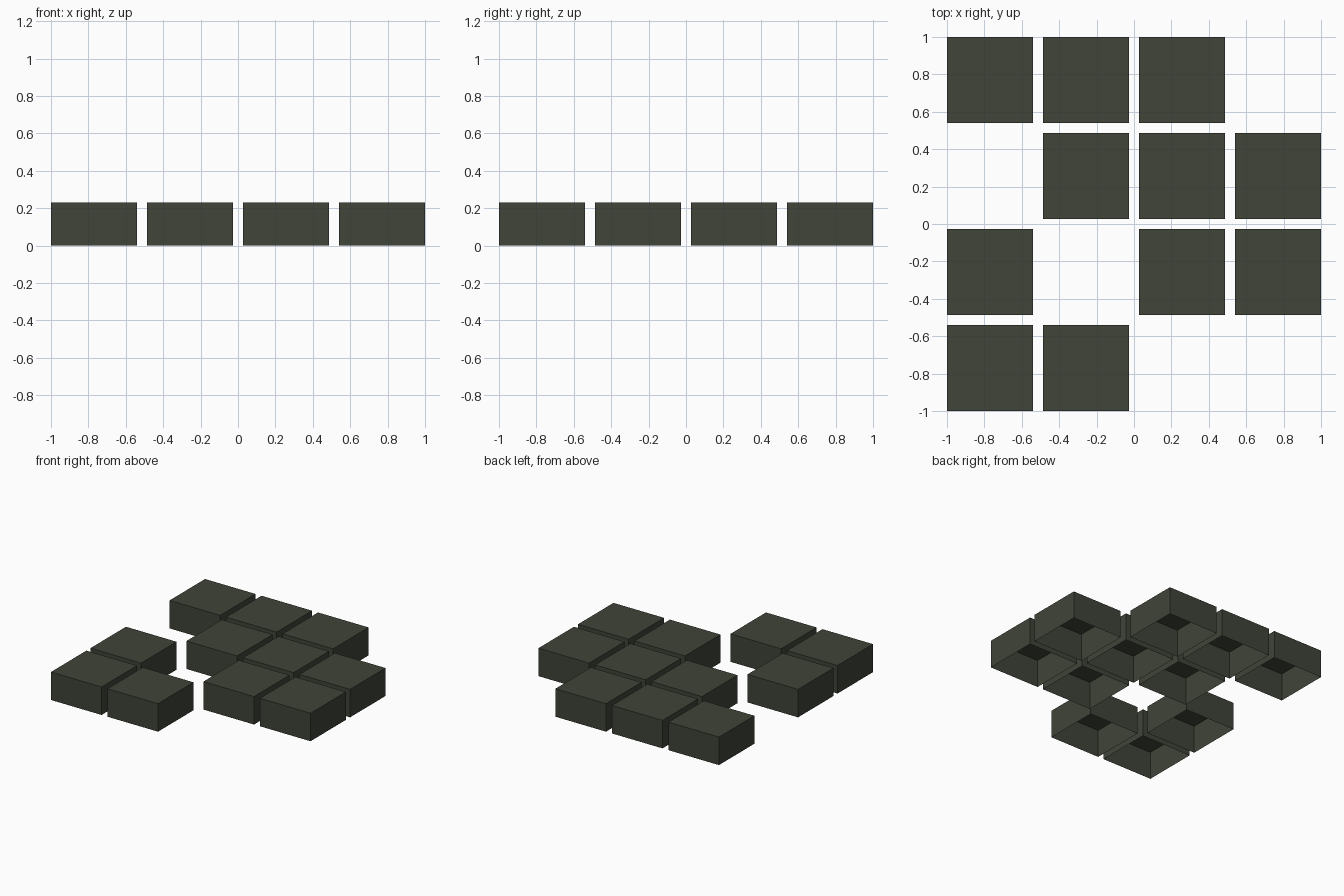
import bpy, bmesh
from mathutils import Matrix

if "Cube" in bpy.data.objects:
    bpy.data.objects.remove(bpy.data.objects["Cube"])

SIZE, HEIGHT = 0.46, 0.23
PITCH = (2 - SIZE) / 3

mat = bpy.data.materials.new("dark_olive")
mat.diffuse_color = (0.05, 0.058, 0.04, 1)
mat.use_nodes = True
mat.node_tree.nodes["Principled BSDF"].inputs["Base Color"].default_value = mat.diffuse_color

# Layout of blocks, back row first
LAYOUT = ["###.",
          ".###",
          "#.##",
          "##.."]


def hollow_block(name, x, y):
    """Thin-shelled block, open underneath."""
    bm = bmesh.new()
    bmesh.ops.create_cube(bm, size=1, matrix=Matrix.Diagonal((SIZE, SIZE, HEIGHT, 1)))
    bm.normal_update()
    bottom = [f for f in bm.faces if f.normal.z < -0.5]
    bmesh.ops.delete(bm, geom=bottom, context='FACES_ONLY')
    mesh = bpy.data.meshes.new(name)
    bm.to_mesh(mesh)
    bm.free()
    mesh.materials.append(mat)
    obj = bpy.data.objects.new(name, mesh)
    obj.location = (x, y, HEIGHT / 2)
    bpy.context.collection.objects.link(obj)


for r, row in enumerate(LAYOUT):
    for c, cell in enumerate(row):
        if cell == "#":
            hollow_block(f"block_row{r + 1}_column{c + 1}",
                         (c - 1.5) * PITCH, (1.5 - r) * PITCH)
